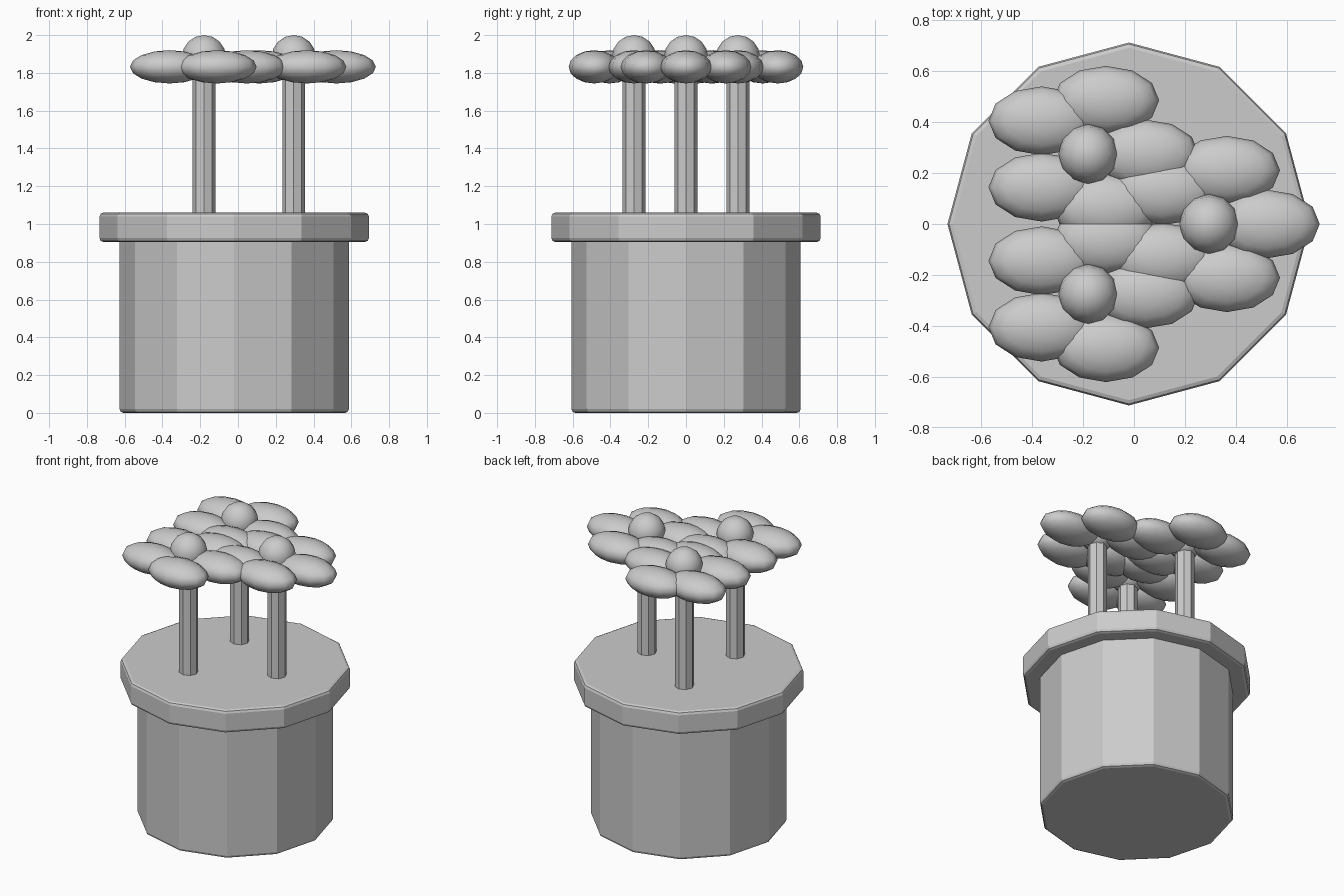
import bpy
from math import cos, sin, radians

if "Cube" in bpy.data.objects:
    bpy.data.objects.remove(bpy.data.objects["Cube"])

CX = -0.02  # pot axis


def cylinder(name, x, y, z0, z1, r, sides, bevel=0.0):
    bpy.ops.mesh.primitive_cylinder_add(vertices=sides, radius=r, depth=z1 - z0,
                                        location=(x, y, (z0 + z1) / 2))
    ob = bpy.context.object
    ob.name = name
    if bevel:
        m = ob.modifiers.new("edge_bevel", 'BEVEL')
        m.width = bevel
        m.segments = 2
        m.limit_method = 'ANGLE'
        m.angle_limit = radians(60)  # top and bottom edges only
    return ob


def ellipsoid(name, loc, size):
    bpy.ops.mesh.primitive_uv_sphere_add(segments=12, ring_count=8, radius=1, location=loc)
    ob = bpy.context.object
    ob.name = name
    ob.scale = size
    bpy.ops.object.transform_apply(location=False, rotation=False, scale=True)
    bpy.ops.object.shade_smooth()
    return ob


# Twelve-sided pot and rim
cylinder("pot_body", CX, 0, 0.0, 0.96, 0.607, 12, 0.02)
cylinder("pot_rim", CX, 0, 0.905, 1.06, 0.713, 12, 0.02)

# Three flowers: stem, five petals, round centre
for i, (x, y) in enumerate([(0.295, 0), (-0.18, 0.275), (-0.18, -0.275)], 1):
    cylinder(f"stem_{i}", x, y, 1.0, 1.84, 0.06, 8)
    for k in range(5):
        a = radians(72 * k)
        ellipsoid(f"petal_{i}_{k + 1}",
                  (x + 0.226 * cos(a), y + 0.222 * sin(a), 1.832), (0.209, 0.135, 0.088))
    ellipsoid(f"flower_centre_{i}", (x, y, 1.883), (0.117, 0.117, 0.117))
